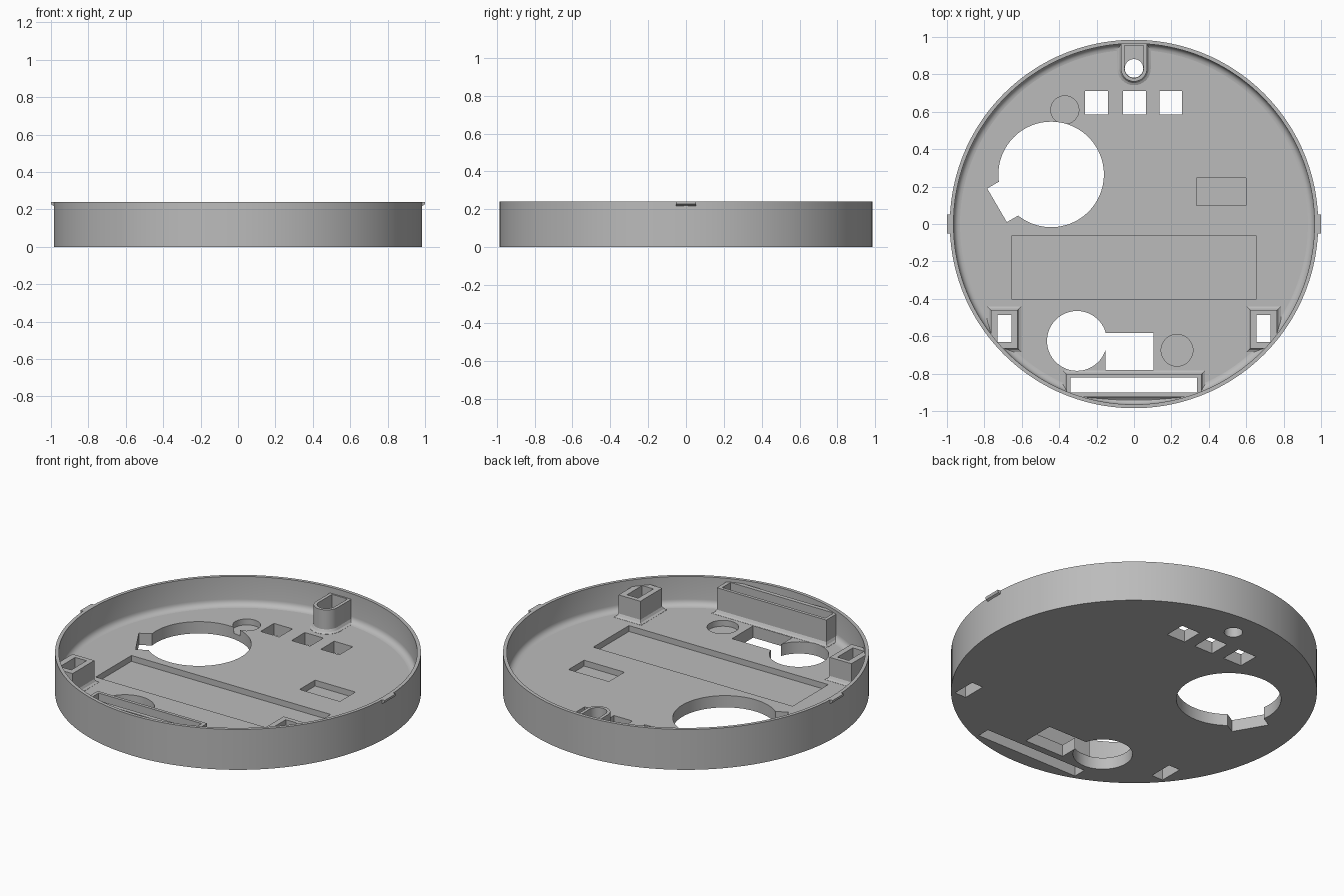
import bpy, bmesh
from math import sin, cos, pi, radians

cube = bpy.data.objects.get("Cube")
if cube:
    bpy.data.objects.remove(cube, do_unlink=True)

gray = bpy.data.materials.new("plain_gray")
gray.use_nodes = True
gray.diffuse_color = (0.5, 0.5, 0.5, 1)
gray.node_tree.nodes["Principled BSDF"].inputs["Base Color"].default_value = (0.5, 0.5, 0.5, 1)

FLOOR, TOP = 0.07, 0.24
OUTER, INNER = 0.985, 0.965
FILLET = 0.035


def loft(name, layers):
    """Closed solid through a stack of (outline, z) layers."""
    bm = bmesh.new()
    rings = [[bm.verts.new((x, y, z)) for x, y in outline] for outline, z in layers]
    for a, b in zip(rings, rings[1:]):
        for i in range(len(a)):
            j = (i + 1) % len(a)
            bm.faces.new((a[i], a[j], b[j], b[i]))
    bm.faces.new(rings[0][::-1])
    bm.faces.new(rings[-1])
    bmesh.ops.recalc_face_normals(bm, faces=bm.faces)
    mesh = bpy.data.meshes.new(name)
    bm.to_mesh(mesh)
    bm.free()
    mesh.materials.append(gray)
    obj = bpy.data.objects.new(name, mesh)
    bpy.context.collection.objects.link(obj)
    return obj


def prism(outline, low, high):
    return loft("cutter", [(outline, low), (outline, high)])


def circle(x, y, r, n=64):
    return [(x + r * cos(2 * pi * i / n), y + r * sin(2 * pi * i / n)) for i in range(n)]


def rect(x0, x1, y0, y1, grow=0):
    return [(x0 - grow, y0 - grow), (x1 + grow, y0 - grow),
            (x1 + grow, y1 + grow), (x0 - grow, y1 + grow)]


def u_shape(r, y, end):
    arc = [(r * cos(pi + pi * i / 16), y + r * sin(pi + pi * i / 16)) for i in range(17)]
    return arc + [(r, end), (-r, end)]


def combine(target, tool, operation):
    mod = target.modifiers.new("combine", "BOOLEAN")
    mod.operation, mod.solver, mod.object = operation, "EXACT", tool
    bpy.context.view_layer.objects.active = target
    bpy.ops.object.modifier_apply(modifier=mod.name)
    bpy.data.objects.remove(tool, do_unlink=True)


def boss(outline, height):
    """Raised block with a small flared foot, trimmed to the round wall."""
    layers = [(outline(0.02), FLOOR - 0.03), (outline(0.02), FLOOR + 0.001),
              (outline(0.008), FLOOR + 0.007), (outline(0), FLOOR + 0.02), (outline(0), height)]
    block = loft("boss", layers)
    combine(block, prism(circle(0, 0, 0.976, 160), -0.1, 0.4), "INTERSECT")
    return block


# Round tray: solid disc hollowed by a cavity with a filleted foot
tray = loft("tray", [(circle(0, 0, OUTER, 160), 0), (circle(0, 0, OUTER, 160), TOP)])
cavity = []
for i in range(6):
    a = pi / 2 * i / 5
    cavity.append((circle(0, 0, INNER - FILLET + FILLET * sin(a), 160),
                   FLOOR + FILLET - FILLET * cos(a)))
cavity.append((circle(0, 0, INNER, 160), TOP + 0.1))
combine(tray, loft("cavity", cavity), "DIFFERENCE")

# Raised slot frames and the screw boss
SLOT_TOP = 0.2
for x0, x1 in ((-0.765, -0.622), (0.622, 0.765)):
    combine(tray, boss(lambda g: rect(x0, x1, -0.665, -0.46, g), SLOT_TOP), "UNION")
combine(tray, boss(lambda g: rect(-0.36, 0.36, -0.925, -0.803, g), 0.22), "UNION")
combine(tray, boss(lambda g: u_shape(0.07 + g, 0.832, 0.972), 0.205), "UNION")

# Shallow pockets in the floor
pockets = [rect(-0.655, 0.655, -0.4, -0.065), rect(0.335, 0.6, 0.1, 0.245),
           circle(-0.37, 0.61, 0.075), circle(0.23, -0.675, 0.085)]
for outline in pockets:
    combine(tray, prism(outline, FLOOR - 0.035, 0.15), "DIFFERENCE")

# Screw boss recess
combine(tray, prism(u_shape(0.051, 0.832, 0.955), FLOOR + 0.002, 0.3), "DIFFERENCE")

# Openings through the floor
notch = [(-0.785, 0.19), (-0.68, 0.01), (-0.48, 0.125), (-0.585, 0.305)]
openings = [circle(-0.443, 0.265, 0.282, 96), notch,
            circle(-0.305, -0.625, 0.16), rect(-0.153, 0.105, -0.78, -0.582),
            circle(0, 0.832, 0.0495),
            rect(-0.34, 0.337, -0.9, -0.822)]
openings += [rect(x - 0.061, x + 0.061, 0.585, 0.71) for x in (-0.2, 0.003, 0.196)]
openings += [rect(x - 0.037, x + 0.037, -0.63, -0.487) for x in (-0.692, 0.692)]
for outline in openings:
    combine(tray, prism(outline, -0.1, 0.3), "DIFFERENCE")

# Small snap tabs on both sides of the rim
for side, name in ((1, "left_tab"), (-1, "right_tab")):
    layers = []
    for reach, z in ((0.984, 0.218), (0.996, 0.224), (1.0, 0.232), (1.0, TOP)):
        x0, x1 = sorted((side * 0.975, side * reach))
        layers.append((rect(x0, x1, -0.052, 0.052), z))
    loft(name, layers)

# Smooth round walls, keep flat faces flat
bpy.ops.object.select_all(action="DESELECT")
tray.select_set(True)
bpy.context.view_layer.objects.active = tray
bpy.ops.object.shade_smooth_by_angle(angle=radians(30))
for face in tray.data.polygons:
    if abs(face.normal.z) > 0.99:
        face.use_smooth = False
